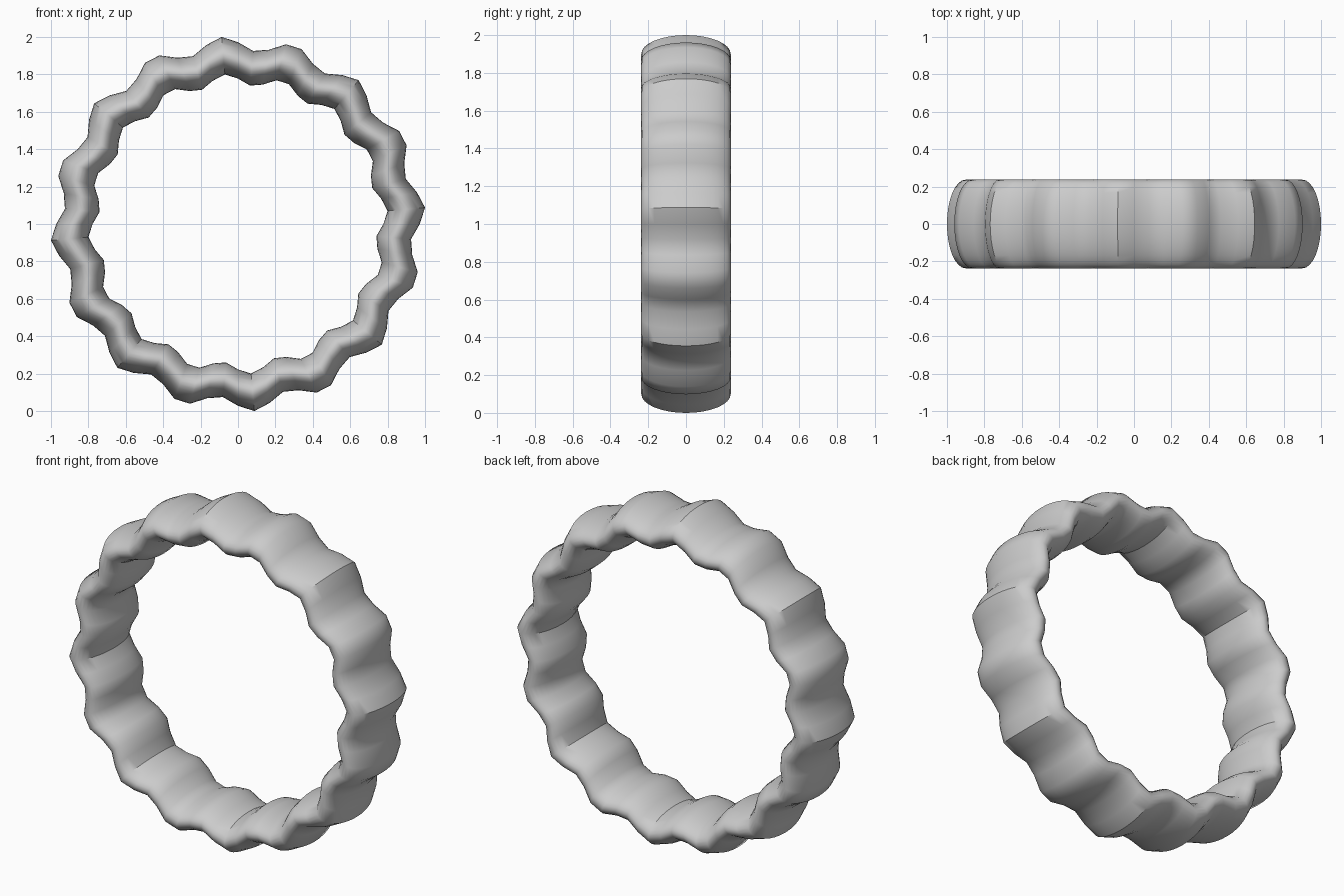
import bpy
from math import atan2, cos, radians

WAVES, RIPPLE = 16, 0.04          # crests around the ring, relative height
CENTRE_R, HALF_THICK, HALF_WIDTH = 0.8686, 0.0966, 0.237
PHASE = radians(5)

cube = bpy.data.objects.get("Cube")
if cube:
    bpy.data.objects.remove(cube, do_unlink=True)

grey = bpy.data.materials.new("plain_grey")
grey.use_nodes = True
colour = (0.6, 0.6, 0.6, 1)
grey.diffuse_color = colour
grey.node_tree.nodes["Principled BSDF"].inputs["Base Color"].default_value = colour

# Plain ring whose steps are coarse, so the ripple reads as facets
bpy.ops.mesh.primitive_torus_add(major_segments=72, minor_segments=32,
                                 major_radius=CENTRE_R, minor_radius=HALF_THICK)
ring = bpy.context.object
ring.name = "rippled_ring"
ring.data.materials.append(grey)

# Stand the ring up, widen its section to an ellipse and ripple it radially
for v in ring.data.vertices:
    x, up, depth = v.co
    angle = atan2(x, up)          # clockwise from the top
    swell = 1 + RIPPLE * cos(WAVES * (angle + PHASE))
    v.co = (x * swell, -depth * HALF_WIDTH / HALF_THICK, 1 + up * swell)

# Smooth skin with only the sharpest crests kept as creases
bpy.ops.object.mode_set(mode='EDIT')
bpy.ops.mesh.select_all(action='SELECT')
bpy.ops.mesh.normals_make_consistent(inside=False)
bpy.ops.object.mode_set(mode='OBJECT')
bpy.ops.object.shade_smooth_by_angle(angle=radians(40))
